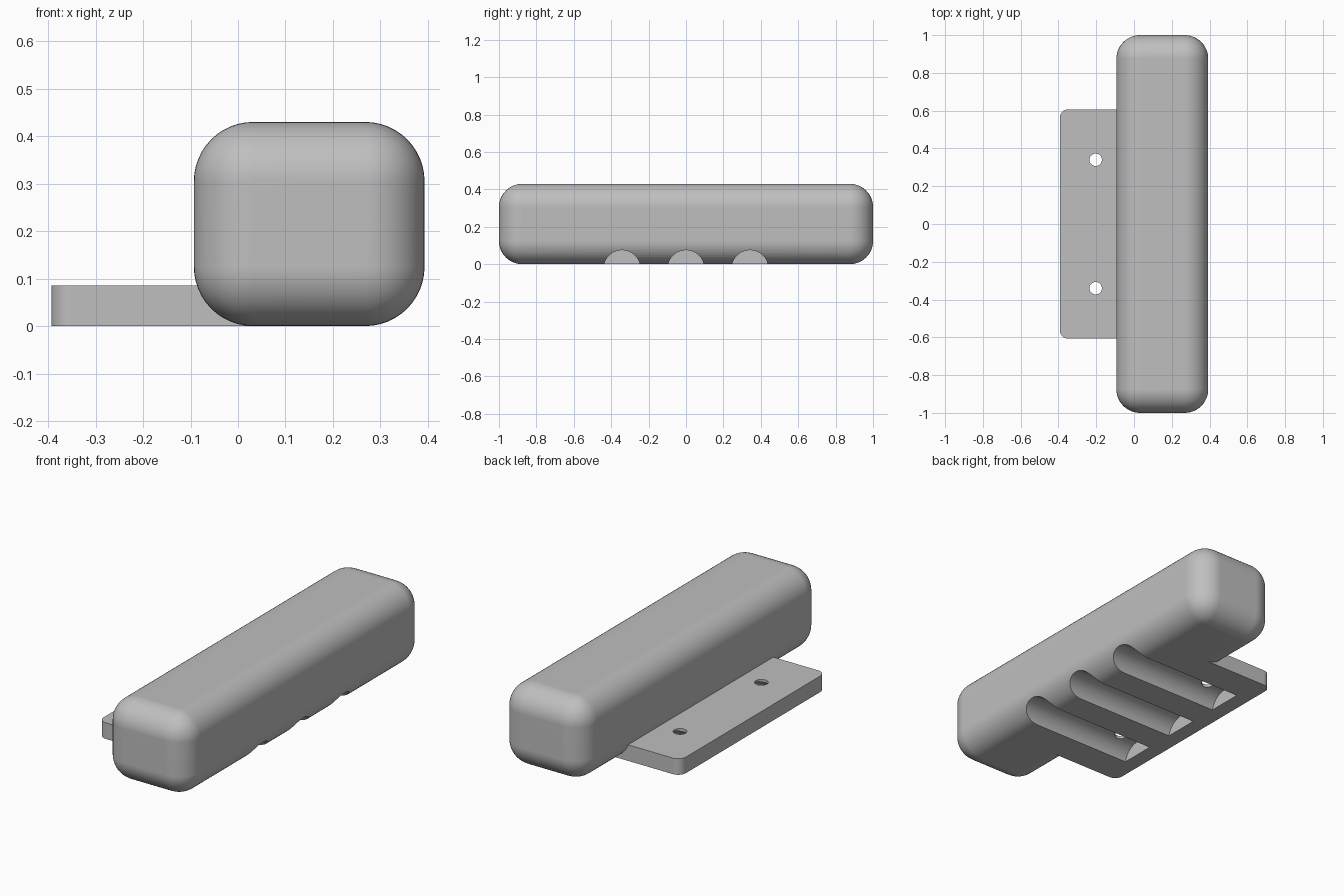
import bpy, bmesh, math
from mathutils import Matrix, Vector

cube = bpy.data.objects.get("Cube")
if cube:
    bpy.data.objects.remove(cube, do_unlink=True)

grey = bpy.data.materials.new("plain grey")
grey.use_nodes = True
colour = (0.52, 0.52, 0.52, 1)
grey.diffuse_color = colour
grey.node_tree.nodes["Principled BSDF"].inputs["Base Color"].default_value = colour


def make_object(name, bm):
    bmesh.ops.recalc_face_normals(bm, faces=bm.faces)
    mesh = bpy.data.meshes.new(name)
    bm.to_mesh(mesh)
    bm.free()
    mesh.materials.append(grey)
    obj = bpy.data.objects.new(name, mesh)
    bpy.context.collection.objects.link(obj)
    return obj


def rounded_box(name, low, high, radius, segments, pick=lambda edge: True):
    """Box between two corners, with the picked edges rounded."""
    low, high = Vector(low), Vector(high)
    bm = bmesh.new()
    bmesh.ops.create_cube(bm, size=1)
    bmesh.ops.scale(bm, vec=high - low, verts=bm.verts)
    bmesh.ops.translate(bm, vec=(low + high) / 2, verts=bm.verts)
    bmesh.ops.bevel(bm, geom=[e for e in bm.edges if pick(e)], offset=radius,
                    segments=segments, profile=0.5, affect='EDGES')
    return make_object(name, bm)


def cylinder(name, centre, radius, depth, turn=0):
    bm = bmesh.new()
    matrix = Matrix.Translation(centre) @ Matrix.Rotation(turn, 4, 'Y')
    bmesh.ops.create_cone(bm, cap_ends=True, segments=72, radius1=radius,
                          radius2=radius, depth=depth, matrix=matrix)
    return make_object(name, bm)


def combine(target, tool, operation):
    """Apply a boolean and discard the tool."""
    bpy.context.view_layer.objects.active = target
    mod = target.modifiers.new("combine", 'BOOLEAN')
    mod.operation, mod.solver, mod.object = operation, 'EXACT', tool
    bpy.ops.object.modifier_apply(modifier=mod.name)
    bpy.data.objects.remove(tool, do_unlink=True)


def outer_corner(edge):
    a, b = (v.co for v in edge.verts)
    return abs(a.z - b.z) > 0.01 and a.x < -0.3


# Rounded bar joined to its mounting plate
bar = rounded_box("rounded_bar_with_plate", (-0.093, -1, 0), (0.393, 1, 0.43), 0.125, 12)
plate = rounded_box("mounting_plate", (-0.393, -0.607, 0), (0.07, 0.607, 0.085),
                    0.045, 8, outer_corner)
combine(bar, plate, 'UNION')

# Three grooves under the bar, closed at the plate end
start, end = -0.31, 0.6
for y in (-0.342, 0, 0.342):
    groove = cylinder("groove_cutter", ((start + end) / 2, y, -0.023), 0.098,
                      end - start, math.pi / 2)
    combine(bar, groove, 'DIFFERENCE')

# Two screw holes through the plate
for y in (-0.34, 0.34):
    combine(bar, cylinder("hole_cutter", (-0.203, y, 0.05), 0.033, 0.4), 'DIFFERENCE')

# Smooth rounded surfaces with crisp cut edges
bpy.ops.object.select_all(action='DESELECT')
bar.select_set(True)
bpy.context.view_layer.objects.active = bar
bpy.ops.object.shade_smooth_by_angle(angle=math.radians(30))
normals = bar.modifiers.new("even shading", 'WEIGHTED_NORMAL')
normals.keep_sharp = True
